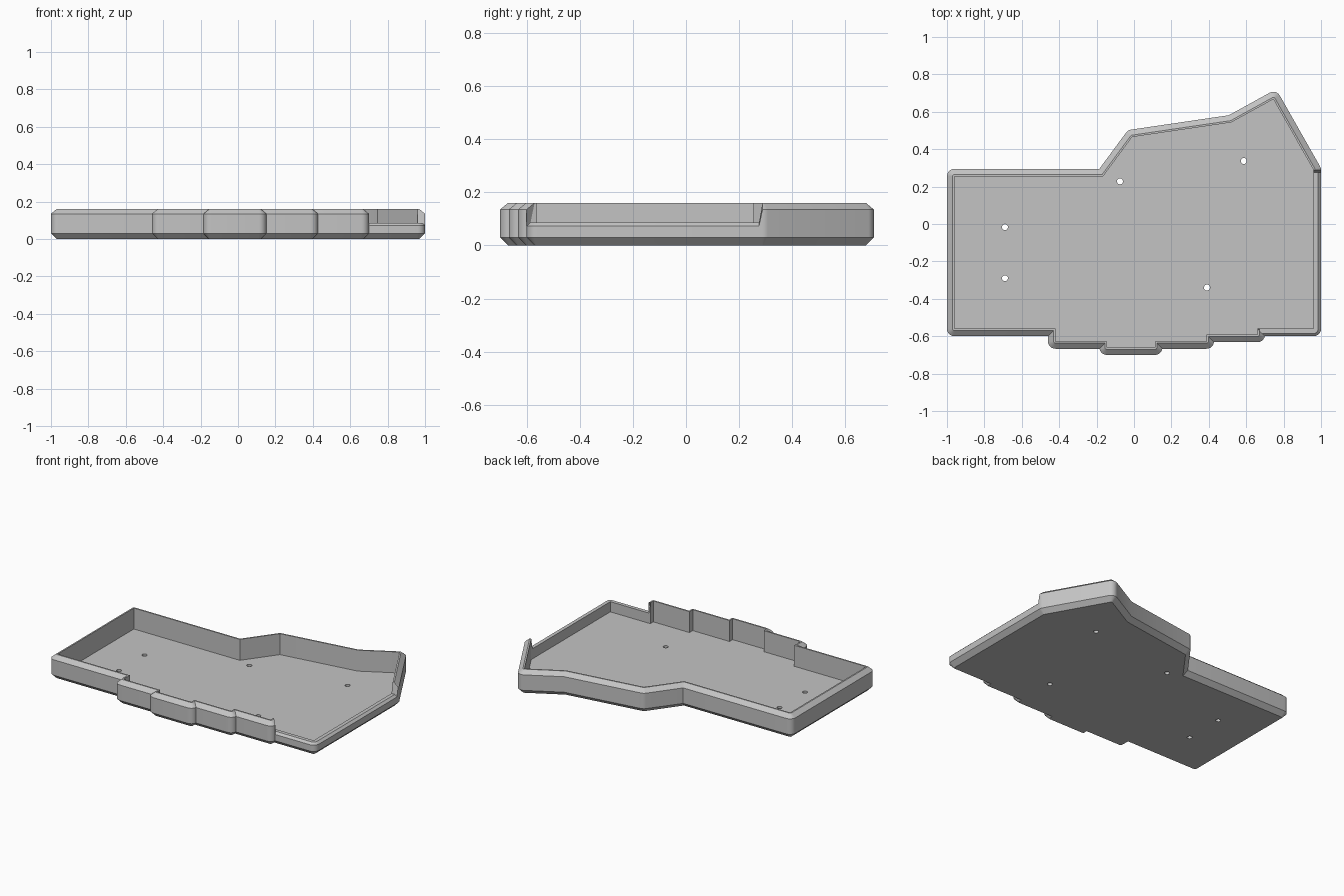
import bpy, bmesh, math
from mathutils import Vector

cube = bpy.data.objects.get("Cube")
if cube:
    bpy.data.objects.remove(cube, do_unlink=True)

WALL = 0.04        # wall thickness
FLOOR = 0.018      # floor thickness
ARC_STEPS = 6

grey = bpy.data.materials.new("matte grey")
grey.use_nodes = True
colour = (0.55, 0.55, 0.55, 1)
grey.diffuse_color = colour
grey.node_tree.nodes["Principled BSDF"].inputs["Base Color"].default_value = colour

# Inner wall outline, counterclockwise; the low part is the open front-left side
front = [(-0.96, -0.56), (-0.42, -0.56), (-0.42, -0.627), (-0.145, -0.627),
         (-0.145, -0.66), (0.112, -0.66), (0.112, -0.627), (0.388, -0.627),
         (0.388, -0.592), (0.66, -0.592), (0.66, -0.56)]
low = [(0.67, -0.56), (0.96, -0.56), (0.96, 0.275)]
back = [(0.96, 0.288), (0.745, 0.667), (0.52, 0.543), (-0.01, 0.465),
        (-0.165, 0.255), (-0.96, 0.255)]
outline = [(Vector(p), False) for p in front]
outline += [(Vector(p), True) for p in low]
outline += [(Vector(p), False) for p in back]


def offset_directions(points):
    """For each corner give outward vectors: a fan if convex, a mitre if not."""
    result = []
    count = len(points)
    for i, (p, is_low) in enumerate(points):
        e1 = p - points[i - 1][0]
        e2 = points[(i + 1) % count][0] - p
        a1 = math.atan2(-e1.x, e1.y)
        turn = math.atan2(e1.x * e2.y - e1.y * e2.x, e1.dot(e2))
        if turn > 0.05:
            # Shorten the arc where it runs into a neighbouring short step
            start = math.asin(max(0, 1 - e1.length / WALL))
            end = turn - math.asin(max(0, 1 - e2.length / WALL))
            if points[i - 1][1]:
                start = 0
            for k in range(ARC_STEPS + 1):
                a = a1 + start + (end - start) * k / ARC_STEPS
                result.append((p, Vector((math.cos(a), math.sin(a))), is_low))
        else:
            a = a1 + turn / 2
            d = Vector((math.cos(a), math.sin(a))) / math.cos(turn / 2)
            result.append((p, d, is_low))
    return result


# Tray section from inner floor over the rim to the underside:
# (offset, height) for the tall wall and for the low lip
section = [((0, FLOOR), (0, FLOOR)),
           ((0, 0.16), (0, 0.087)),
           ((0.01, 0.16), (0.025, 0.087)),
           ((WALL, 0.135), (WALL, 0.073)),
           ((WALL, 0.03), (WALL, 0.03)),
           ((0.01, 0), (0.01, 0))]

bm = bmesh.new()
stations = offset_directions(outline)
rings = []
for tall, lip in section:
    ring = []
    for p, d, is_low in stations:
        off, z = lip if is_low else tall
        ring.append(bm.verts.new((*(p + d * off), z)))
    rings.append(ring)
n = len(stations)
for r1, r2 in zip(rings, rings[1:]):
    for i in range(n):
        j = (i + 1) % n
        bm.faces.new((r1[i], r1[j], r2[j], r2[i]))
bm.faces.new(rings[0])
bm.faces.new(rings[-1])
bmesh.ops.remove_doubles(bm, verts=bm.verts, dist=0.0001)
bmesh.ops.recalc_face_normals(bm, faces=bm.faces)
mesh = bpy.data.meshes.new("case_tray")
bm.to_mesh(mesh)
bm.free()
mesh.materials.append(grey)
tray = bpy.data.objects.new("case_tray", mesh)
bpy.context.collection.objects.link(tray)

# Screw holes through the floor
bm = bmesh.new()
for x, y in [(-0.69, -0.017), (-0.69, -0.29), (-0.075, 0.228),
             (0.587, 0.337), (0.39, -0.34)]:
    made = bmesh.ops.create_cone(bm, cap_ends=True, segments=20, radius1=0.016,
                                 radius2=0.016, depth=0.1)
    bmesh.ops.translate(bm, verts=made["verts"], vec=(x, y, 0))
mesh = bpy.data.meshes.new("screw_hole_cutter")
bm.to_mesh(mesh)
bm.free()
mesh.materials.append(grey)
cutter = bpy.data.objects.new("screw_hole_cutter", mesh)
cutter.hide_render = True
bpy.context.collection.objects.link(cutter)

holes = tray.modifiers.new("screw_holes", 'BOOLEAN')
holes.operation = 'DIFFERENCE'
holes.solver = 'EXACT'
holes.object = cutter
bpy.context.view_layer.objects.active = tray
tray.select_set(True)
bpy.ops.object.modifier_apply(modifier=holes.name)
bpy.data.objects.remove(cutter, do_unlink=True)
bpy.ops.object.shade_smooth_by_angle(angle=math.radians(25))
